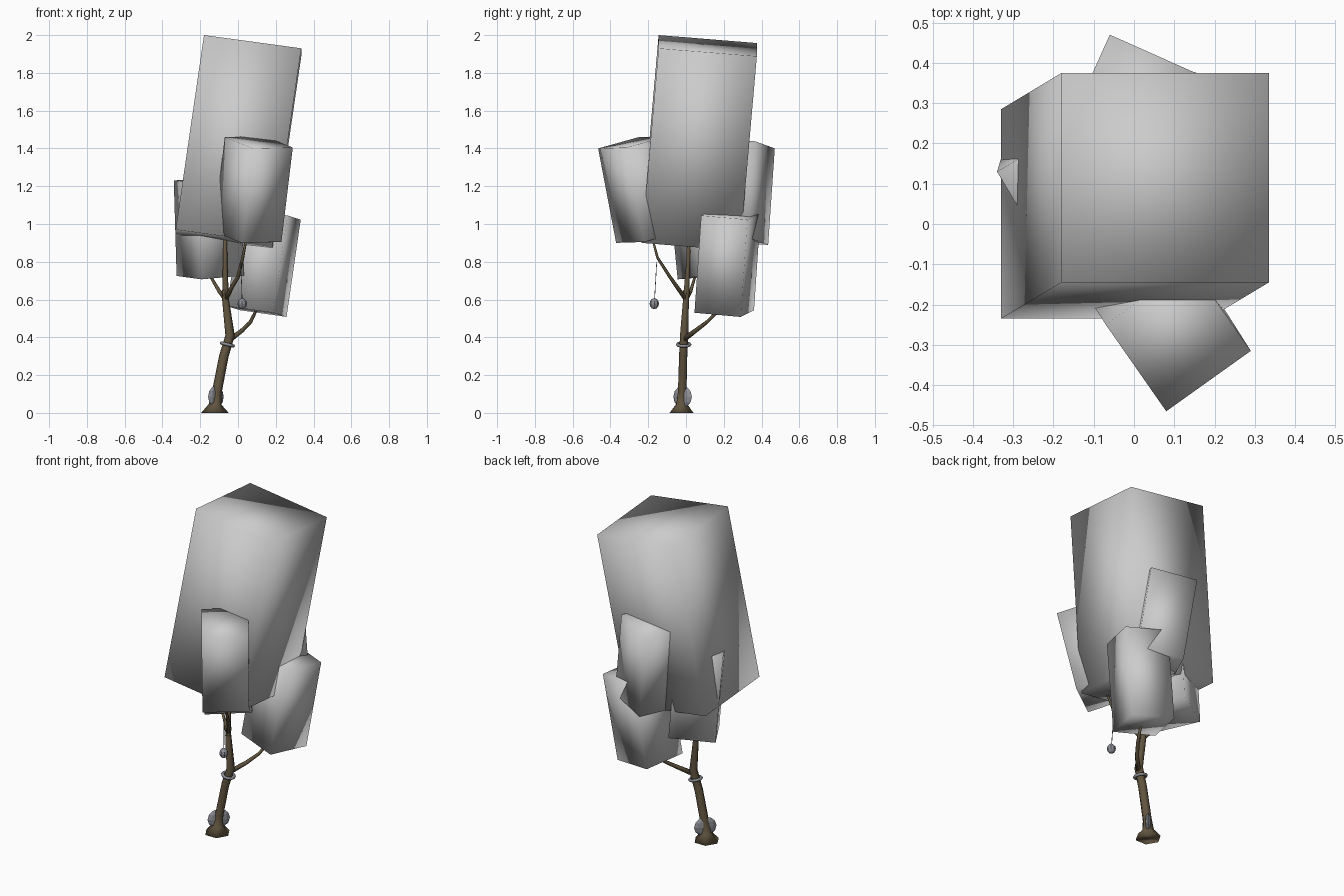
import bpy, bmesh, math
from mathutils import Vector, Matrix

if "Cube" in bpy.data.objects:
    bpy.data.objects.remove(bpy.data.objects["Cube"])


def material(name, rgb):
    m = bpy.data.materials.new(name)
    m.diffuse_color = (*rgb, 1)
    m.use_nodes = True
    m.node_tree.nodes["Principled BSDF"].inputs["Base Color"].default_value = m.diffuse_color
    return m


LEAF = material("pale_grey", (0.6, 0.6, 0.6))
BARK = material("bark_brown", (0.12, 0.09, 0.05))
STONE = material("slate_grey", (0.27, 0.28, 0.31))


def finish(name, bm, mat, smooth=True):
    bmesh.ops.recalc_face_normals(bm, faces=bm.faces)
    for f in bm.faces:
        f.smooth = smooth
    me = bpy.data.meshes.new(name)
    bm.to_mesh(me)
    bm.free()
    me.materials.append(mat)
    ob = bpy.data.objects.new(name, me)
    bpy.context.collection.objects.link(ob)
    return ob


def block(name, corner, u, v, h):
    """Soft-shaded box spanned by three edge vectors from one bottom corner."""
    m = Matrix((u, v, h)).transposed().to_4x4()
    m.translation = Vector(corner)
    bm = bmesh.new()
    bmesh.ops.create_cube(bm, size=1, matrix=m @ Matrix.Translation((.5, .5, .5)))
    finish(name, bm, LEAF)


def limb(name, points, sides=6, mat=BARK):
    """Tapered tube through (x, y, z, radius) points."""
    bm = bmesh.new()
    pos = [Vector(p[:3]) for p in points]
    rings = []
    for i, p in enumerate(points):
        d = pos[min(i + 1, len(pos) - 1)] - pos[max(i - 1, 0)]
        if i == 0 and p[2] == 0:
            d = Vector((0, 0, 1))          # flat foot on the ground
        q = Vector((0, 0, 1)).rotation_difference(d)
        ring = []
        for k in range(sides):
            a = math.tau * k / sides
            ring.append(bm.verts.new(pos[i] + q @ Vector((math.cos(a), math.sin(a), 0)) * p[3]))
        rings.append(ring)
    for a, b in zip(rings, rings[1:]):
        for k in range(sides):
            n = (k + 1) % sides
            bm.faces.new((a[k], a[n], b[n], b[k]))
    bm.faces.new(rings[0])
    bm.faces.new(rings[-1])
    return finish(name, bm, mat)


def pebble(name, centre, scale, mat, yaw=0):
    """Low-poly stone."""
    bm = bmesh.new()
    bmesh.ops.create_uvsphere(bm, u_segments=8, v_segments=6, radius=1)
    ob = finish(name, bm, mat, False)
    ob.matrix_world = (Matrix.Translation(centre) @ Matrix.Rotation(yaw, 4, 'Z')
                       @ Matrix.Diagonal((*scale, 1)))
    return ob


# Foliage blocks
block("crown_foliage", (-.33, -.235, .97), (.515, 0, -.07), (0, .52, -.042), (.15, .09, 1.03))
block("front_foliage", (.02, -.37, .90), (.21, .15, .005), (-.15, .215, .06), (.06, -.095, .50))
block("right_foliage", (.187, .045, .53), (.07, .245, -.022), (-.245, .07, .035), (.075, .035, .515))
block("back_foliage", (.008, .435, .89), (-.107, -.237, .002), (.24, -.107, .039), (-.068, .035, .51))
block("left_foliage", (-.325, .18, .725), (.132, -.224, -.018), (.224, .134, .02), (-.015, -.05, .505))

# Trunk with flared foot
limb("trunk", [(-.122, -.024, 0, .073), (-.12, -.022, .045, .034), (-.112, -.02, .11, .026),
               (-.075, -.015, .30, .025), (-.042, -.01, .41, .025), (-.066, 0, .60, .018),
               (-.068, .012, .80, .012), (-.068, .015, .97, .009)])

# Branches reaching the foliage
limb("right_branch", [(-.04, -.01, .39, .015), (.02, .05, .435, .012),
                      (.065, .11, .48, .010), (.10, .18, .55, .007)])
limb("front_branch", [(-.066, 0, .60, .013), (-.03, -.05, .67, .011), (.0, -.085, .72, .010),
                      (.025, -.15, .82, .008), (.045, -.18, .93, .006)])
limb("left_branch", [(-.066, 0, .60, .012), (-.10, .025, .645, .010), (-.15, .05, .73, .007)])
pebble("trunk_knot", (-.068, .002, .635), (.02, .02, .025), BARK)

# Band around the trunk
bm = bmesh.new()
major, minor, n, s = .033, .009, 12, 5
grid = [[bm.verts.new(((major + minor * math.cos(math.tau * j / s)) * math.cos(math.tau * i / n),
                       (major + minor * math.cos(math.tau * j / s)) * math.sin(math.tau * i / n),
                       minor * math.sin(math.tau * j / s))) for j in range(s)] for i in range(n)]
for i in range(n):
    for j in range(s):
        a, b = grid[i], grid[(i + 1) % n]
        bm.faces.new((a[j], b[j], b[(j + 1) % s], a[(j + 1) % s]))
band = finish("trunk_band", bm, STONE)
band.location = (-.056, -.012, .362)
band.rotation_euler = (0, math.radians(14), 0)

# Flat stone through the base of the trunk
pebble("base_stone", (-.117, -.018, .085), (.018, .064, .058), STONE, math.radians(-40))

# Hanging pendant
limb("pendant_cord", [(.015, -.155, .80, .002), (.022, -.167, .59, .002)], 4, STONE)
pebble("pendant_stone", (.022, -.168, .578), (.025, .025, .029), STONE)
